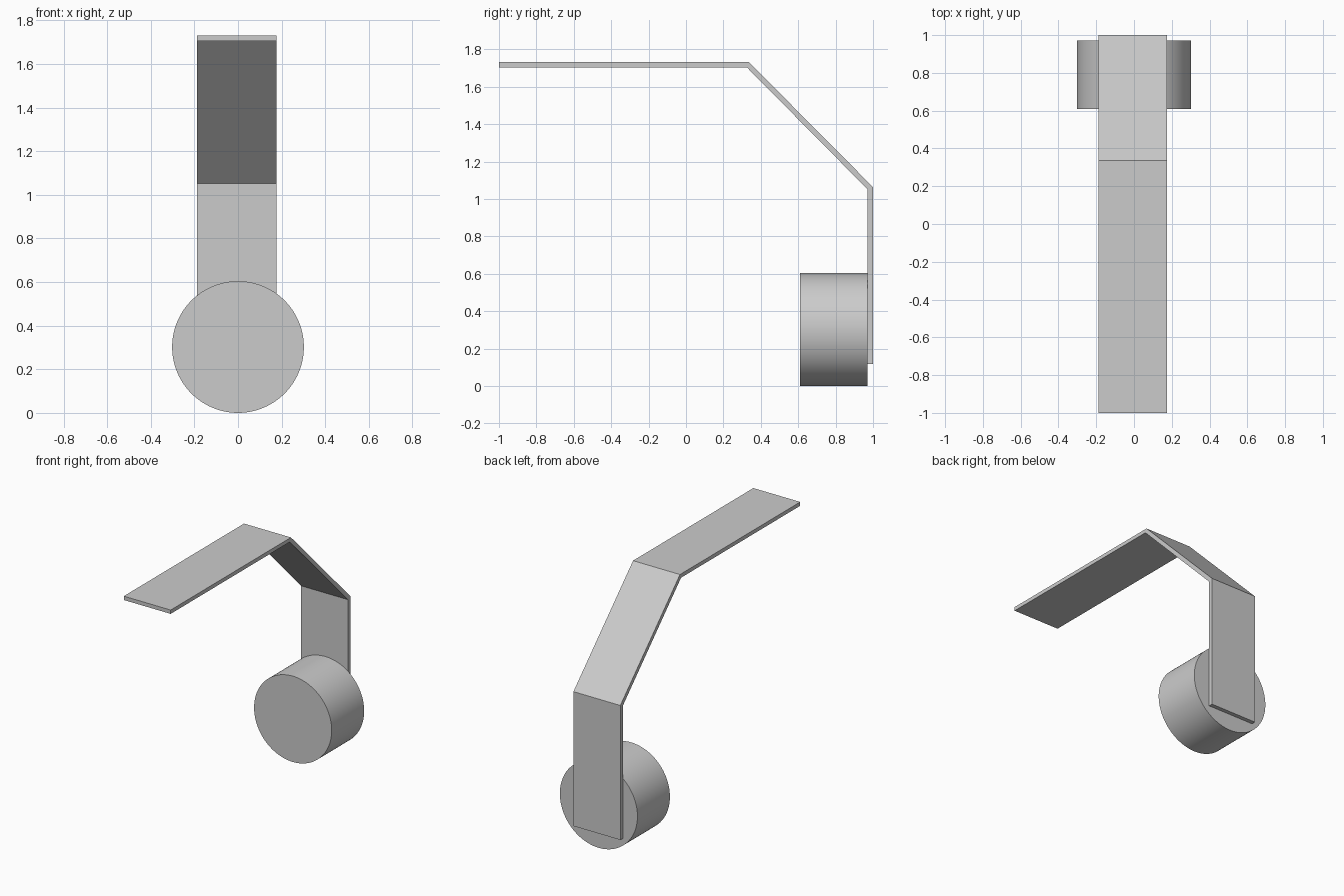
import bpy, bmesh
from math import radians

if "Cube" in bpy.data.objects:
    bpy.data.objects.remove(bpy.data.objects["Cube"])

# bent strap: side profile (y, z) extruded across x
profile = [(-1, 1.731), (0.337, 1.731), (1, 1.063), (1, 0.117),
           (0.971, 0.117), (0.971, 1.051), (0.325, 1.704), (-1, 1.704)]
X0, X1 = -0.189, 0.176
bm = bmesh.new()
# one quad per straight segment keeps the caps clean
left = [bm.verts.new((X0, y, z)) for y, z in profile]
n = len(left)
faces = [bm.faces.new([left[i], left[i + 1], left[n - 2 - i], left[n - 1 - i]])
         for i in range(3)]
result = bmesh.ops.extrude_face_region(bm, geom=faces, use_keep_orig=True)
verts = [g for g in result["geom"] if isinstance(g, bmesh.types.BMVert)]
bmesh.ops.translate(bm, verts=verts, vec=(X1 - X0, 0, 0))
bmesh.ops.recalc_face_normals(bm, faces=bm.faces)
mesh = bpy.data.meshes.new("bent_strap")
bm.to_mesh(mesh)
bm.free()
strap = bpy.data.objects.new("bent_strap", mesh)
bpy.context.collection.objects.link(strap)

# round drum on the front of the strap
bpy.ops.mesh.primitive_cylinder_add(vertices=96, radius=0.302, depth=0.361,
                                    location=(0, 0.7905, 0.302),
                                    rotation=(radians(90), 0, 0))
drum = bpy.context.object
drum.name = "round_drum"
bpy.ops.object.shade_smooth_by_angle(angle=radians(30))
